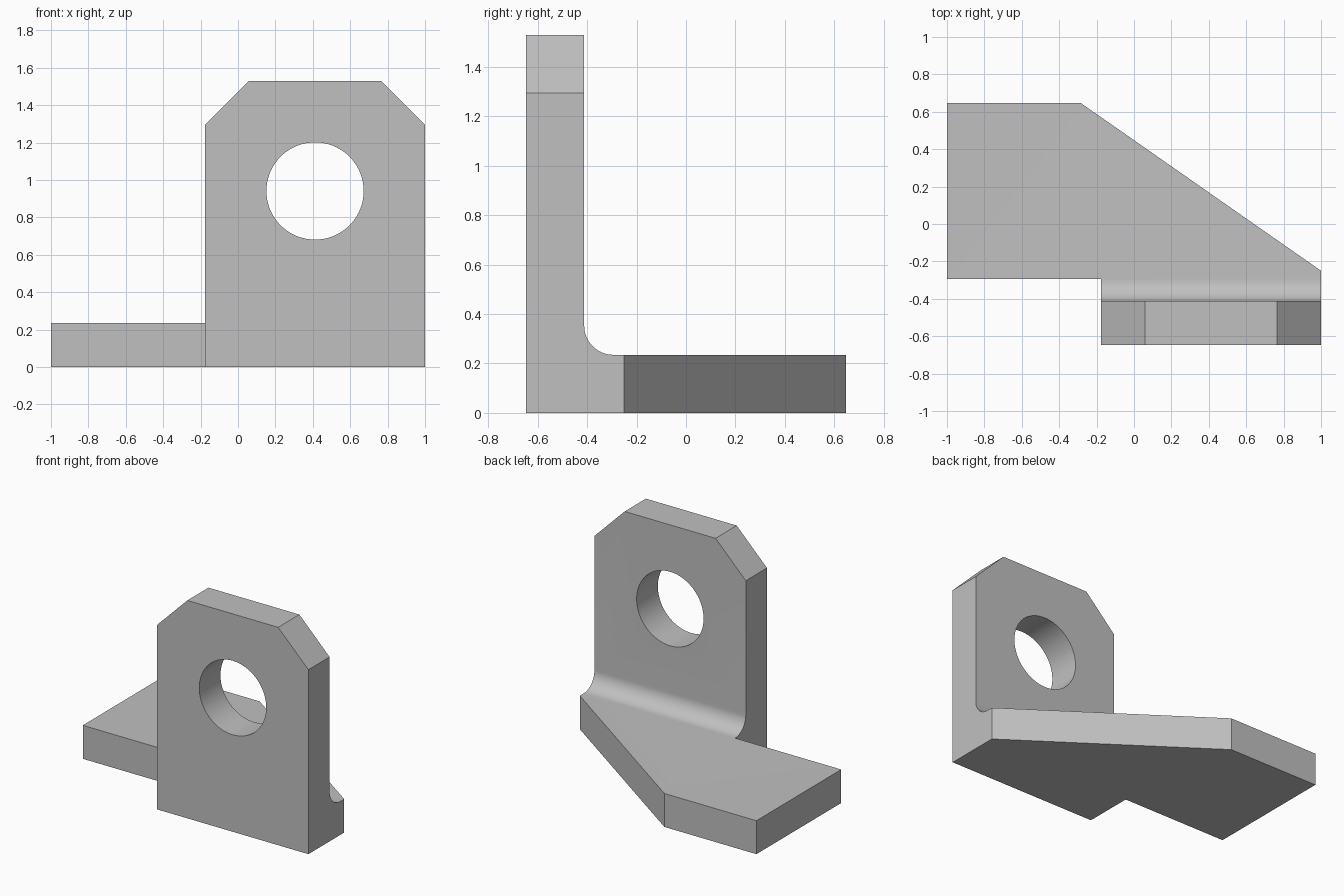
import bpy
import bmesh
from math import cos, sin, pi, radians
from mathutils import Vector

cube = bpy.data.objects.get("Cube")
if cube:
    bpy.data.objects.remove(cube, do_unlink=True)

THICK = 0.235
FRONT, BACK = -0.647, 0.647
LEFT, INNER, RIGHT = -1.0, -0.176, 1.0
TOP = 1.53
WALL = FRONT + THICK          # back face of the upright
RADIUS = 0.118                # inside fillet
FOOT = WALL + RADIUS          # where the fillet meets the base

grey = bpy.data.materials.new("plain grey")
grey.use_nodes = True
colour = (0.53, 0.53, 0.53, 1)
grey.diffuse_color = colour
grey.node_tree.nodes["Principled BSDF"].inputs["Base Color"].default_value = colour


def prism(name, outline, direction):
    """Extrude a closed outline of 3D points along a direction."""
    bm = bmesh.new()
    face = bm.faces.new([bm.verts.new(p) for p in outline])
    out = bmesh.ops.extrude_face_region(bm, geom=[face], use_keep_orig=True)
    moved = [v for v in out["geom"] if isinstance(v, bmesh.types.BMVert)]
    bmesh.ops.translate(bm, verts=moved, vec=direction)
    bmesh.ops.recalc_face_normals(bm, faces=bm.faces)
    mesh = bpy.data.meshes.new(name)
    bm.to_mesh(mesh)
    bm.free()
    mesh.materials.append(grey)
    obj = bpy.data.objects.new(name, mesh)
    bpy.context.collection.objects.link(obj)
    return obj


def combine(target, other, operation):
    """Apply a boolean and remove the helper."""
    mod = target.modifiers.new(operation, "BOOLEAN")
    mod.operation = operation
    mod.solver = "EXACT"
    mod.object = other
    bpy.context.view_layer.objects.active = target
    bpy.ops.object.modifier_apply(modifier=mod.name)
    bpy.data.objects.remove(other, do_unlink=True)


# Upright plate with its filleted foot, as a side profile
fillet = [(FOOT - RADIUS * sin(a), THICK + RADIUS * (1 - cos(a)))
          for a in [i * pi / 32 for i in range(17)]]
profile = [(FRONT, 0), (FOOT, 0)] + fillet + [(WALL, TOP), (FRONT, TOP)]
bracket = prism("angle_bracket", [(INNER, y, z) for y, z in profile],
                (RIGHT - INNER, 0, 0))

# Sloped upper corners
bm = bmesh.new()
bm.from_mesh(bracket.data)
for x, side in ((INNER, -1), (RIGHT, 1)):
    cut = bmesh.ops.bisect_plane(
        bm, geom=bm.verts[:] + bm.edges[:] + bm.faces[:],
        plane_co=(x, 0, TOP - THICK), plane_no=Vector((side, 0, 1)).normalized(),
        clear_outer=True)
    edges = [e for e in cut["geom_cut"] if isinstance(e, bmesh.types.BMEdge)]
    bmesh.ops.holes_fill(bm, edges=edges, sides=0)
bmesh.ops.recalc_face_normals(bm, faces=bm.faces)
bm.to_mesh(bracket.data)
bm.free()

# Round hole through the upright
circle = [(0.412 + 0.26 * cos(i * pi / 36), FRONT - 0.1,
           0.941 + 0.26 * sin(i * pi / 36)) for i in range(72)]
combine(bracket, prism("hole_cutter", circle, (0, THICK + 0.2, 0)), "DIFFERENCE")

# Base plate with its slanted back edge
base_outline = [(LEFT, FOOT), (RIGHT, FOOT), (RIGHT, -0.25),
                (-0.285, BACK), (LEFT, BACK)]
base = prism("base_plate", [(x, y, 0) for x, y in base_outline], (0, 0, THICK))
combine(bracket, base, "UNION")

# Merge flat regions and smooth only the curved surfaces
bm = bmesh.new()
bm.from_mesh(bracket.data)
bmesh.ops.remove_doubles(bm, verts=bm.verts, dist=0.0001)
bmesh.ops.dissolve_limit(bm, angle_limit=radians(0.5),
                         verts=bm.verts, edges=bm.edges)
bm.to_mesh(bracket.data)
bm.free()
bpy.ops.object.select_all(action="DESELECT")
bracket.select_set(True)
bpy.context.view_layer.objects.active = bracket
bpy.ops.object.shade_smooth_by_angle(angle=radians(25))
